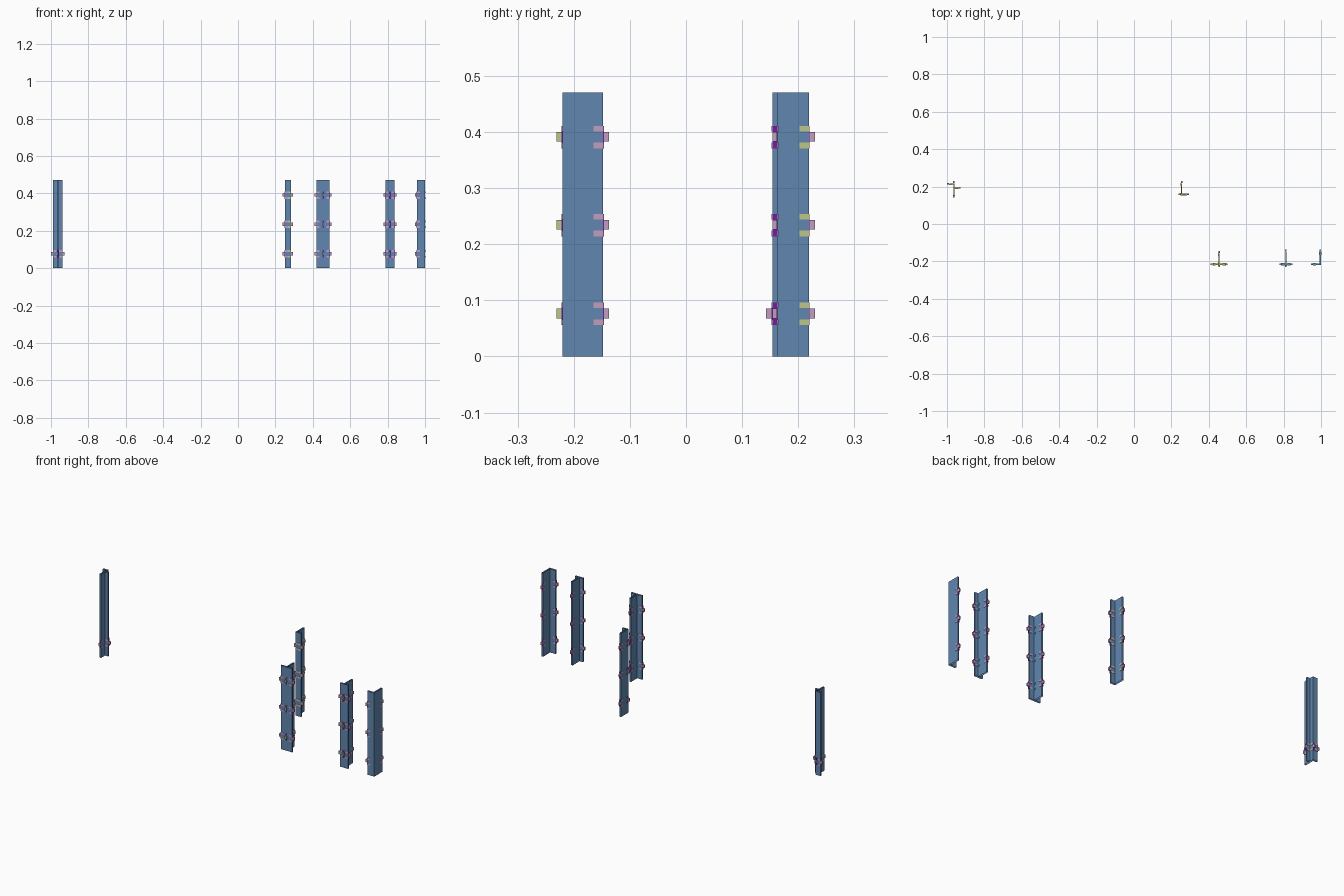
import bpy, bmesh
from mathutils import Vector

if "Cube" in bpy.data.objects:
    bpy.data.objects.remove(bpy.data.objects["Cube"])

HEIGHT = 0.47
T = 0.009                      # wall thickness of every profile
LEVELS = (0.391, 0.234, 0.076)


def material(name, rgb):
    m = bpy.data.materials.new(name)
    m.diffuse_color = (*rgb, 1)
    m.use_nodes = True
    m.node_tree.nodes["Principled BSDF"].inputs["Base Color"].default_value = m.diffuse_color
    return m


BLUE = material("blue_metal", (0.12, 0.24, 0.43))
PINK = material("pink_tab", (0.55, 0.34, 0.52))
LIME = material("pale_green", (0.52, 0.56, 0.25))
PURPLE = material("purple_plate", (0.17, 0.01, 0.38))
CYAN = material("cyan_clip", (0.05, 0.45, 0.55))
YELLOW = material("yellow_bar", (0.50, 0.45, 0.05))
TEAL = material("teal_bar", (0.10, 0.33, 0.33))


def finish(bm, name, mats):
    bmesh.ops.recalc_face_normals(bm, faces=bm.faces)
    me = bpy.data.meshes.new(name)
    bm.to_mesh(me)
    bm.free()
    for m in mats:
        me.materials.append(m)
    ob = bpy.data.objects.new(name, me)
    bpy.context.collection.objects.link(ob)
    return ob


def box(bm, a, b, mat=0):
    lo = [min(p) for p in zip(a, b)]
    hi = [max(p) for p in zip(a, b)]
    v = bmesh.ops.create_cube(bm, size=1)["verts"]
    for p in v:
        p.co = Vector([lo[i] + (p.co[i] + 0.5) * (hi[i] - lo[i]) for i in range(3)])
    for f in {f for p in v for f in p.link_faces}:
        f.material_index = mat


# Post: open-ended extrusion of a closed outline
def post(name, outline):
    bm = bmesh.new()
    low = [bm.verts.new((x, y, 0)) for x, y in outline]
    top = [bm.verts.new((x, y, HEIGHT)) for x, y in outline]
    n = len(low)
    for i in range(n):
        j = (i + 1) % n
        bm.faces.new((low[i], low[j], top[j], top[i]))
    finish(bm, name, [BLUE])


# Clip: four prongs, an end plate and an outward tab
def clip(name, x, y, z, d, prong):
    d = Vector((*d, 0))
    n = Vector((-d.y, d.x, 0))
    o = Vector((x, y, z))
    up = Vector((0, 0, 1))
    bm = bmesh.new()

    def part(u0, u1, w0, w1, z0, z1, mat):
        box(bm, o + d * u0 + n * w0 + up * z0, o + d * u1 + n * w1 + up * z1, mat)

    h = T / 2
    for s in (-1, 1):
        for k in (-1, 1):
            part(-0.017, 0.001, s * h, s * (h + 0.0015), k * 0.010, k * 0.020, 0)
    part(0, 0.0015, -h, h, -0.020, 0.020, 1)
    part(0.0015, 0.011, -0.004, 0.004, -0.008, 0.009, 2)
    finish(bm, name, [prong, PURPLE, PINK if prong is not CYAN else LIME])


# Connector bars inside the hollow profile
def bars(name, segments, z, mat):
    bm = bmesh.new()
    for x0, y0, x1, y1 in segments:
        r = 0.003
        box(bm, (min(x0, x1) - r, min(y0, y1) - r, z - 0.009),
            (max(x0, x1) + r, max(y0, y1) + r, z + 0.009))
    finish(bm, name, [mat])


def fit_out(name, ends, segments, levels, bar_mat):
    for i, z in enumerate(levels):
        for j, (x, y, d, m) in enumerate(ends):
            clip(f"{name}_clip_{i}_{j}", x, y, z, d, m)
        bars(f"{name}_bar_{i}", segments, z, bar_mat)


L, R, F, B = (-1, 0), (1, 0), (0, -1), (0, 1)
FY = -0.22                     # front face of the front posts
FM = FY + T / 2
h = T / 2

# Two tee posts at the front
for name, x0, x1, xc, yb, mat in (("wide_tee_post", 0.42, 0.49, 0.455, -0.155, YELLOW),
                                  ("narrow_tee_post", 0.788, 0.837, 0.8125, -0.148, TEAL)):
    post(name, [(x0, FY), (x1, FY), (x1, FY + T), (xc + h, FY + T), (xc + h, yb),
                (xc - h, yb), (xc - h, FY + T), (x0, FY + T)])
    fit_out(name, [(x0, FM, L, PINK), (x1, FM, R, PINK), (xc, yb, B, PINK), (xc, FY, F, CYAN)],
            [(x0 + h, FM, x1 - h, FM), (xc, FM, xc, yb - h)], LEVELS, mat)

# Corner post at the front right
post("corner_post", [(0.957, FY), (1.0, FY), (1.0, -0.148), (1 - T, -0.148),
                     (1 - T, FY + T), (0.957, FY + T)])
fit_out("corner_post", [(0.957, FM, L, PINK), (1 - h, -0.148, B, PINK)],
        [(0.961, FM, 1 - h, FM), (1 - h, FM, 1 - h, -0.153)], LEVELS, TEAL)

# Angle post at the back
y0, y1 = 0.154, 0.219
post("angle_post", [(0.25, y0), (0.283, y0), (0.283, y0 + T), (0.25 + T, y0 + T),
                    (0.25 + T, y1), (0.25, y1)])
fit_out("angle_post", [(0.25, y0 + h, L, PINK), (0.283, y0 + h, R, LIME), (0.25 + h, y1, B, LIME)],
        [(0.25 + h, y0 + h, 0.279, y0 + h), (0.25 + h, y0 + h, 0.25 + h, y1 - h)], LEVELS, YELLOW)

# Stepped post at the back left
xa, xb, xc, ym = -0.988, -0.939, -0.9625, 0.193
post("stepped_post", [(xc - h, y0), (xc + h, y0), (xc + h, ym - h), (xb, ym - h), (xb, ym + h),
                      (xc + h, ym + h), (xc + h, y1), (xa, y1), (xa, y1 - T), (xc - h, y1 - T)])
fit_out("stepped_post", [(xa, y1 - h, L, PINK), (xb, ym, R, PINK), (xc, y0, F, PINK), (xc, y1, B, LIME)],
        [(xc, y0 + h, xc, y1 - h), (xa + h, y1 - h, xc, y1 - h), (xc, ym, xb - h, ym)],
        LEVELS[2:], YELLOW)
